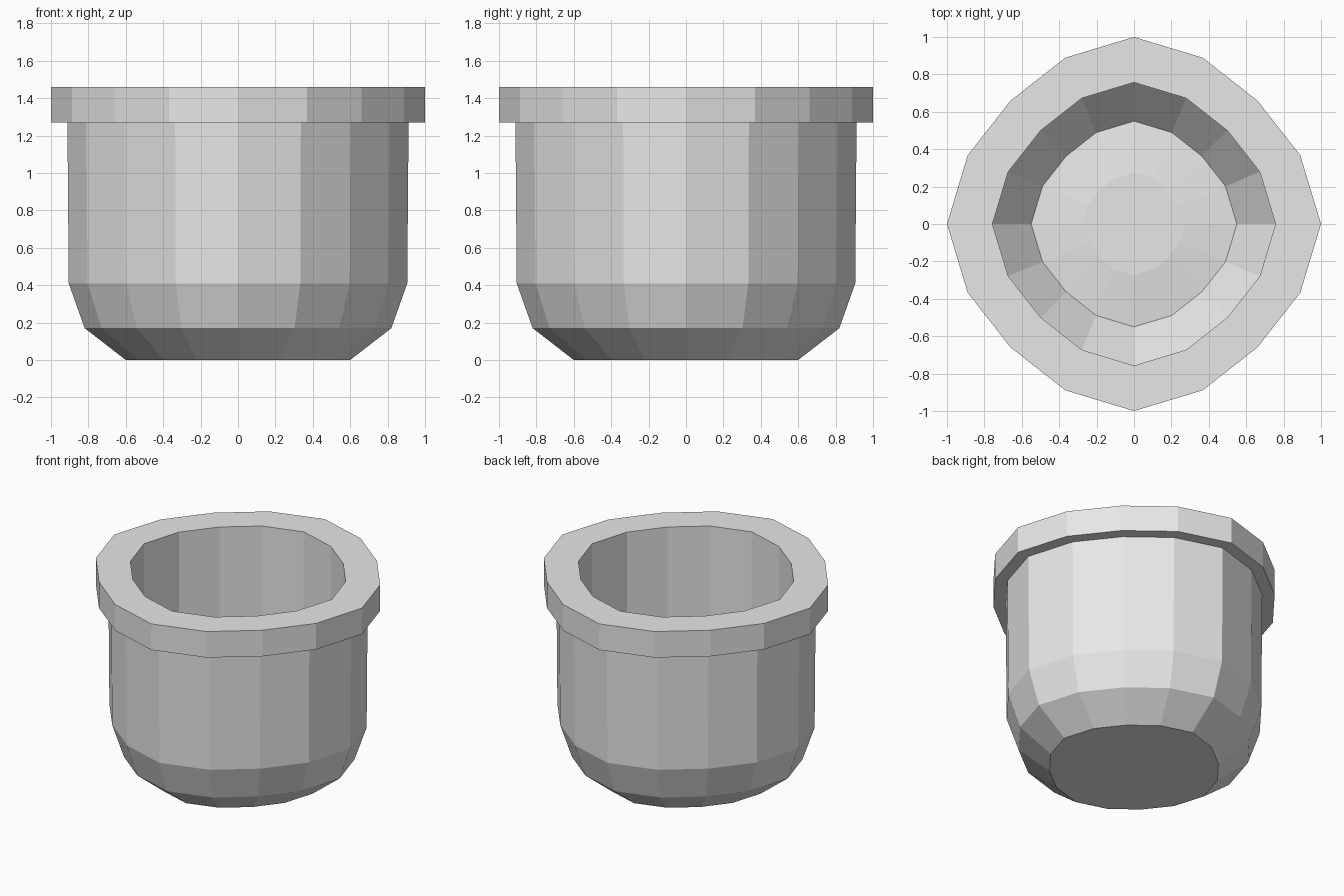
import bpy
import bmesh
from math import cos, sin, pi

if "Cube" in bpy.data.objects:
    bpy.data.objects.remove(bpy.data.objects["Cube"])

SIDES = 16
# The outline is pulled in a little towards the diagonals
SQUASH = [1.0, 0.962, 0.933, 0.962]

# One plain grey for the whole pot
grey = bpy.data.materials.new("plain grey")
grey.use_nodes = True
colour = (0.8, 0.8, 0.8, 1)
grey.diffuse_color = colour
grey.node_tree.nodes["Principled BSDF"].inputs["Base Color"].default_value = colour


def lathe(name, profile):
    """Sweep (radius, height) points round the squashed outline and cap both ends."""
    bm = bmesh.new()
    rings = []
    for radius, z in profile:
        ring = []
        for i in range(SIDES):
            a = 2 * pi * i / SIDES
            r = radius * SQUASH[i % len(SQUASH)]
            ring.append(bm.verts.new((r * cos(a), r * sin(a), z)))
        rings.append(ring)
    for low, high in zip(rings, rings[1:]):
        for i in range(SIDES):
            j = (i + 1) % SIDES
            bm.faces.new((low[i], low[j], high[j], high[i]))
    bm.faces.new(rings[0][::-1])
    bm.faces.new(rings[-1])
    bmesh.ops.recalc_face_normals(bm, faces=bm.faces)
    mesh = bpy.data.meshes.new(name)
    bm.to_mesh(mesh)
    bm.free()
    mesh.materials.append(grey)
    obj = bpy.data.objects.new(name, mesh)
    bpy.context.collection.objects.link(obj)
    return obj


# Underside, rounded belly and straight outer wall
outside = [(0.6, 0), (0.82, 0.17), (0.905, 0.41), (0.912, 1.27)]
# Overhanging rim
rim = [(1.0, 1.27), (1.0, 1.46), (0.757, 1.46)]
# Inner wall, sloped foot and gently raised floor
inside = [(0.757, 0.41), (0.55, 0.17), (0.275, 0.2)]

lathe("pot", outside + rim + inside)
